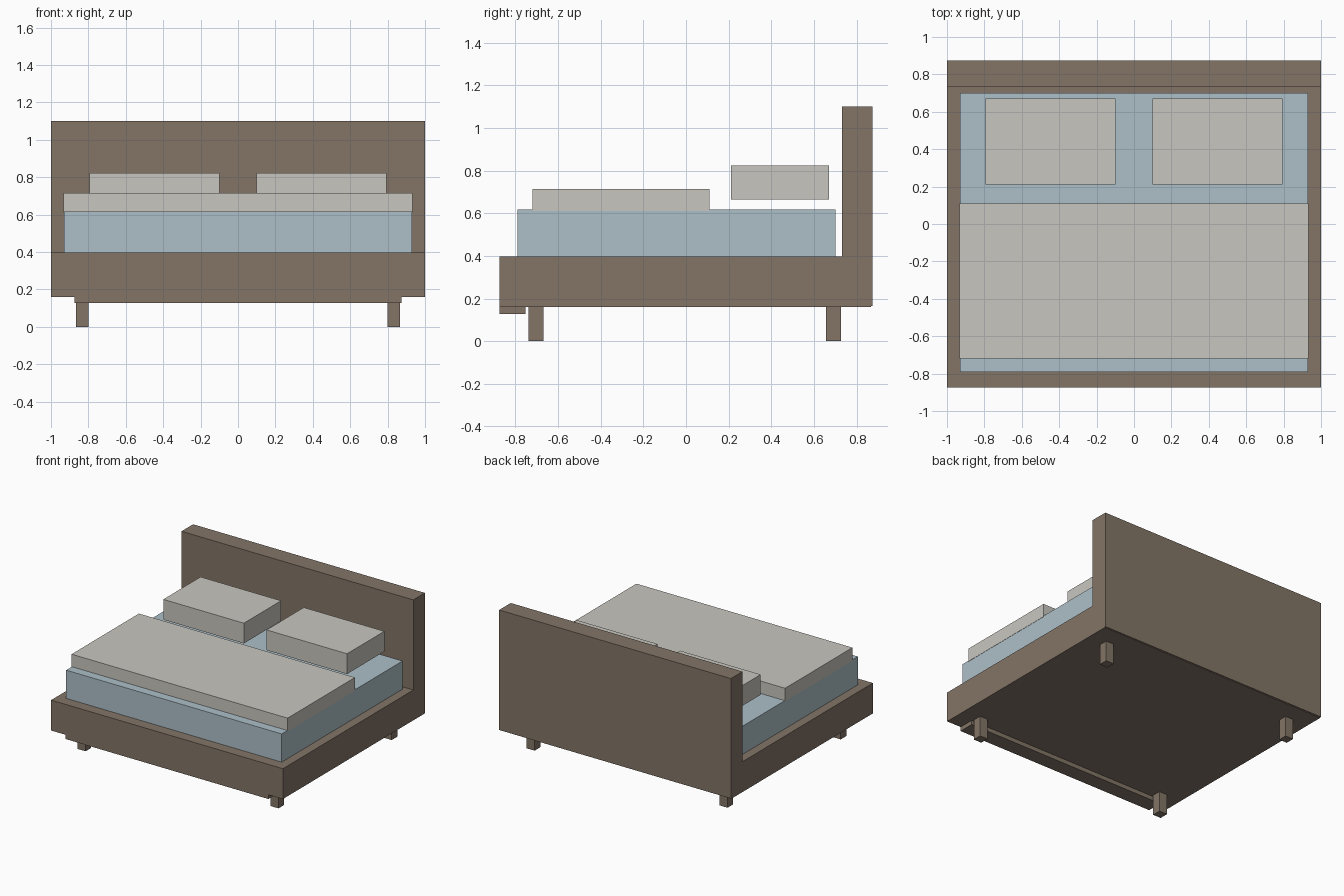
import bpy
import bmesh
from mathutils import Vector

cube = bpy.data.objects.get("Cube")
if cube:
    bpy.data.objects.remove(cube, do_unlink=True)


def linear(v):
    v /= 255
    return v / 12.92 if v <= 0.04045 else ((v + 0.055) / 1.055) ** 2.4


def material(name, *rgb):
    mat = bpy.data.materials.new(name)
    mat.use_nodes = True
    colour = [linear(c) for c in rgb] + [1.0]
    mat.diffuse_color = colour
    mat.node_tree.nodes["Principled BSDF"].inputs["Base Color"].default_value = colour
    return mat


wood = material("brown_wood", 131, 117, 103)
blue = material("pale_blue_fabric", 173, 192, 200)
linen = material("warm_grey_linen", 201, 198, 191)


def box(name, x, y, z, mat):
    """Box spanning the given (low, high) range on each axis."""
    low, high = (Vector(c) for c in zip(x, y, z))
    bm = bmesh.new()
    bmesh.ops.create_cube(bm, size=1)
    bmesh.ops.scale(bm, vec=high - low, verts=bm.verts)
    mesh = bpy.data.meshes.new(name)
    bm.to_mesh(mesh)
    bm.free()
    mesh.materials.append(mat)
    obj = bpy.data.objects.new(name, mesh)
    obj.location = (low + high) / 2
    bpy.context.collection.objects.link(obj)
    return obj


# Wooden frame, headboard and the low rail under the foot end
box("bed_base", (-1, 1), (-0.875, 0.868), (0.16, 0.397), wood)
box("headboard", (-1, 1), (0.732, 0.875), (0.165, 1.1), wood)
box("foot_rail", (-0.875, 0.875), (-0.875, -0.753), (0.127, 0.165), wood)

# Bedding
box("mattress", (-0.93, 0.93), (-0.79, 0.70), (0.39, 0.617), blue)
box("blanket", (-0.932, 0.932), (-0.72, 0.11), (0.61, 0.714), linen)

# Mirrored pillows and legs
for side, s in (("left", 1), ("right", -1)):
    box(side + "_pillow", sorted((s * 0.098, s * 0.793)), (0.212, 0.671), (0.665, 0.823), linen)
    for end, y in (("front", -0.704), ("back", 0.691)):
        box(f"{end}_{side}_leg", sorted((s * 0.798, s * 0.867)),
            (y - 0.035, y + 0.035), (0, 0.17), wood)
